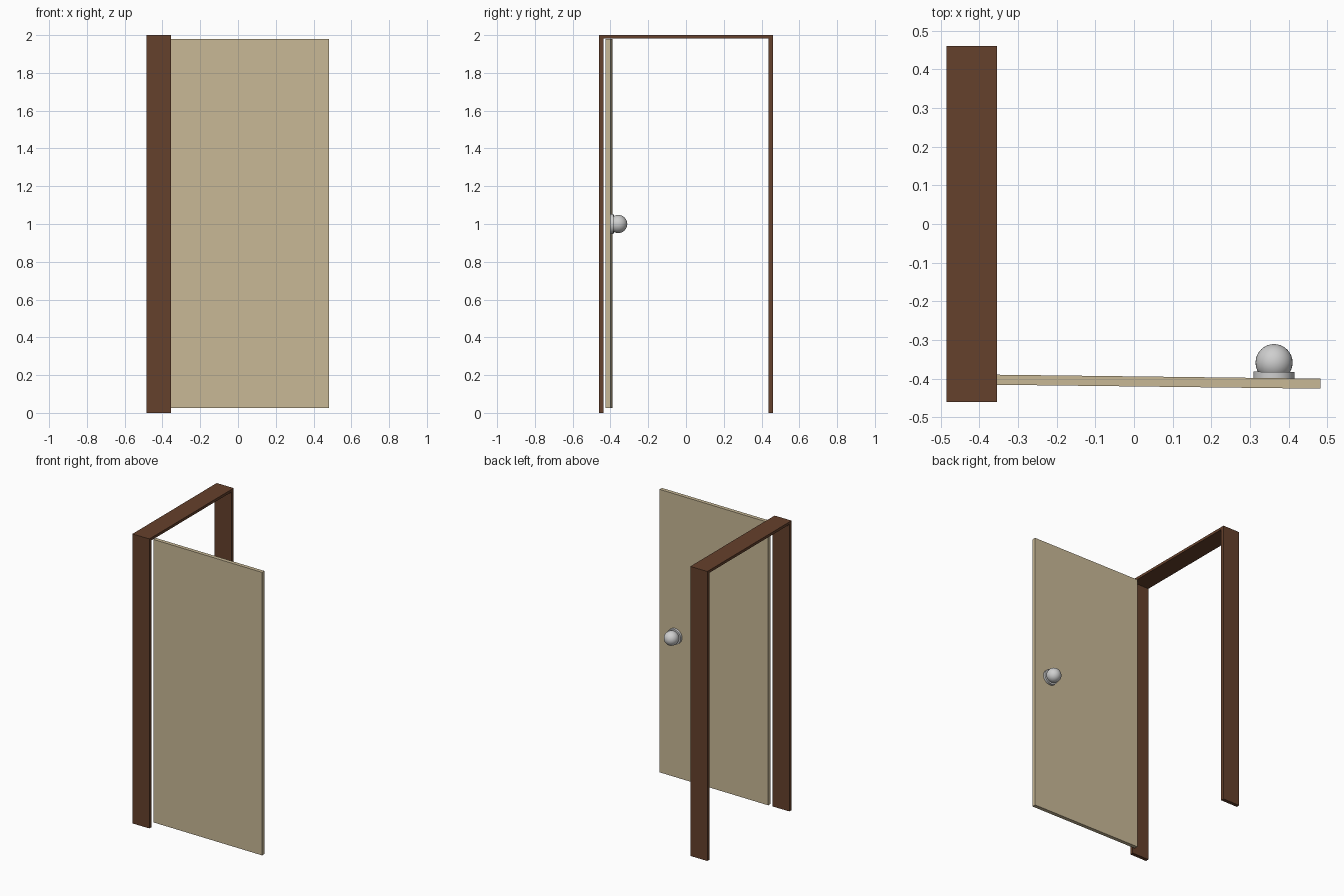
import bpy
import math
from mathutils import Matrix, Vector

cube = bpy.data.objects.get("Cube")
if cube:
    bpy.data.objects.remove(cube, do_unlink=True)


def material(name, rgb, rough=0.6):
    mat = bpy.data.materials.new(name)
    mat.use_nodes = True
    mat.diffuse_color = (*rgb, 1)
    bsdf = mat.node_tree.nodes["Principled BSDF"]
    bsdf.inputs["Base Color"].default_value = (*rgb, 1)
    bsdf.inputs["Roughness"].default_value = rough
    return mat


brown = material("dark brown wood", (0.13, 0.052, 0.025))
beige = material("beige panel", (0.58, 0.48, 0.305))
silver = material("light grey metal", (0.62, 0.62, 0.62), 0.4)


def finish(name, mat):
    obj = bpy.context.object
    obj.name = obj.data.name = name
    obj.data.materials.append(mat)
    return obj


def box(name, mat, low, high):
    low, high = Vector(low), Vector(high)
    bpy.ops.mesh.primitive_cube_add(size=1, location=(low + high) / 2)
    obj = finish(name, mat)
    obj.data.transform(Matrix.Diagonal((*(high - low), 1)))
    return obj


# Door frame: two jambs and a head
FRAME_X = (-0.485, -0.355)
HALF, THICK, HEAD = 0.46, 0.024, 0.018
for name, y0 in (("front_jamb", -HALF), ("back_jamb", HALF - THICK)):
    box(name, brown, (FRAME_X[0], y0, 0), (FRAME_X[1], y0 + THICK, 2))
box("frame_head", brown, (FRAME_X[0], THICK - HALF, 2 - HEAD),
    (FRAME_X[1], HALF - THICK, 2))

# Open door and its knob, built about the hinge and swung together
LENGTH, DEPTH = 0.838, 0.026
KNOB_X, KNOB_Z = 0.717, 1.0
parts = [box("door_panel", beige, (0, -DEPTH, 0.025), (LENGTH, 0, 1.98))]

bpy.ops.mesh.primitive_cylinder_add(vertices=48, radius=0.053, depth=0.016,
                                    location=(KNOB_X, 0.008, KNOB_Z),
                                    rotation=(math.pi / 2, 0, 0))
parts.append(finish("knob_plate", silver))
bpy.ops.object.shade_smooth_by_angle()

bpy.ops.mesh.primitive_uv_sphere_add(segments=32, ring_count=16, radius=0.048,
                                     location=(KNOB_X, 0.04, KNOB_Z),
                                     rotation=(math.pi / 2, 0, 0))
parts.append(finish("door_knob", silver))
bpy.ops.object.shade_smooth_by_angle()

bpy.context.view_layer.update()
swing = Matrix.Translation((-0.355, -0.39, 0)) @ Matrix.Rotation(math.radians(-0.7), 4, "Z")
for part in parts:
    part.matrix_world = swing @ part.matrix_world
